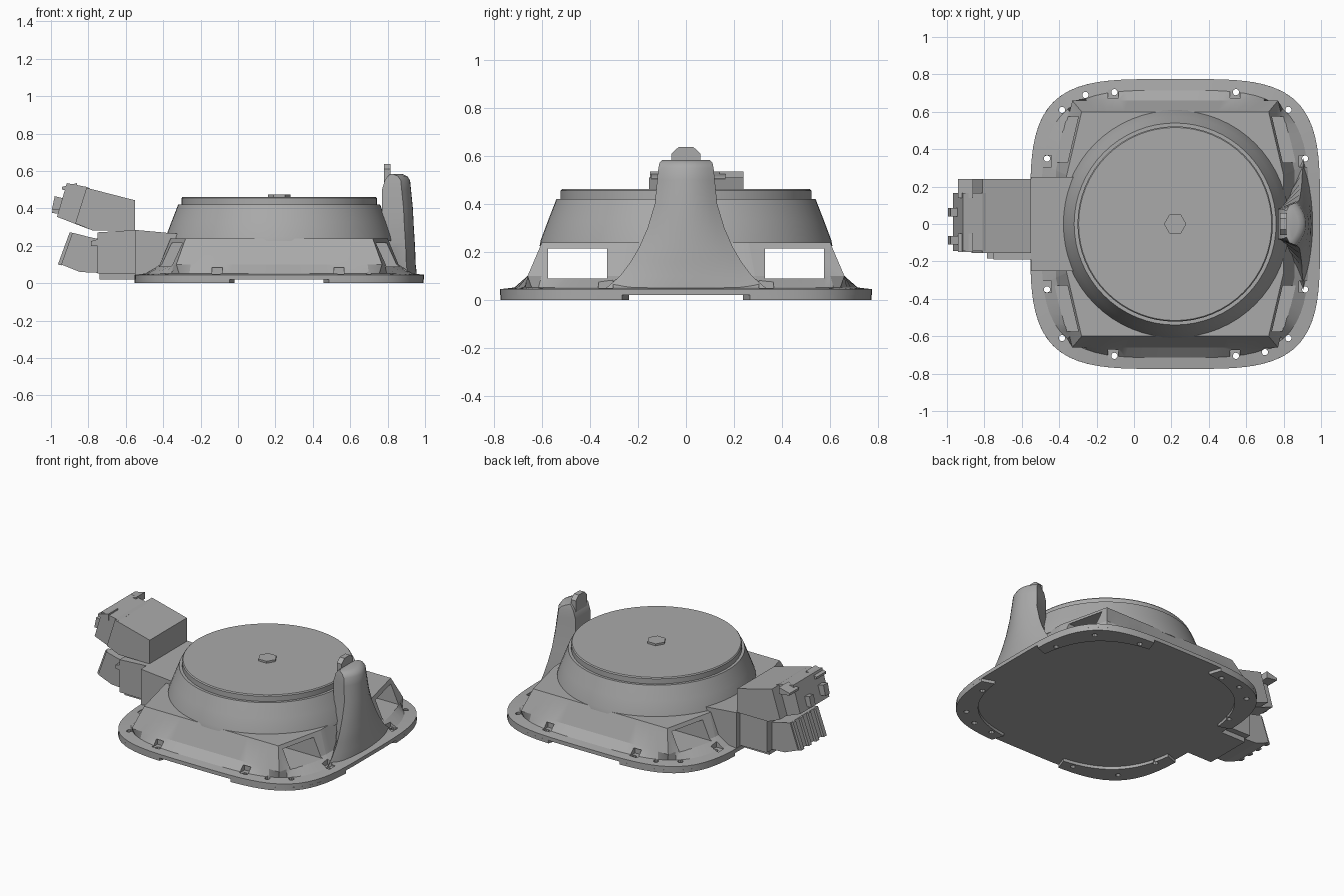
import bpy, bmesh, math
from mathutils import Vector, Matrix

if "Cube" in bpy.data.objects:
    bpy.data.objects.remove(bpy.data.objects["Cube"], do_unlink=True)

grey = bpy.data.materials.new("plain grey")
grey.use_nodes = True
grey.diffuse_color = (0.4, 0.4, 0.4, 1)
grey.node_tree.nodes["Principled BSDF"].inputs["Base Color"].default_value = (0.4, 0.4, 0.4, 1)

CX = 0.22   # centre of the round housing


def add_loft(bm, rings):
    """Skin closed rings of equal length and cap both ends."""
    rows = [[bm.verts.new(p) for p in ring] for ring in rings]
    n = len(rows[0])
    for a, b in zip(rows, rows[1:]):
        for i in range(n):
            j = (i + 1) % n
            bm.faces.new((a[i], a[j], b[j], b[i]))
    bm.faces.new(rows[0])
    bm.faces.new(rows[-1])


def add_box(bm, x0, x1, y0, y1, z0, z1):
    add_loft(bm, [[(x0, y0, z), (x1, y0, z), (x1, y1, z), (x0, y1, z)] for z in (z0, z1)])


def finish(name, bm, angle=30):
    bmesh.ops.recalc_face_normals(bm, faces=bm.faces)
    me = bpy.data.meshes.new(name)
    bm.to_mesh(me)
    bm.free()
    me.materials.append(grey)
    ob = bpy.data.objects.new(name, me)
    bpy.context.collection.objects.link(ob)
    if angle:
        smooth(ob, angle)
    return ob


def smooth(ob, angle):
    bpy.ops.object.select_all(action='DESELECT')
    ob.select_set(True)
    bpy.context.view_layer.objects.active = ob
    bpy.ops.object.shade_smooth_by_angle(angle=math.radians(angle))


def loft(name, rings, angle=30):
    bm = bmesh.new()
    add_loft(bm, rings)
    return finish(name, bm, angle)


def prism(name, outline, y0, y1):
    """Extrude a side outline (x, z) across y."""
    return loft(name, [[(x, y, z) for x, z in outline] for y in (y0, y1)], 0)


def circle(r, z, n=64):
    return [(CX + r * math.cos(math.tau * i / n), r * math.sin(math.tau * i / n), z)
            for i in range(n)]


def rounded(a, half, power):
    c, s = abs(math.cos(a)), abs(math.sin(a))
    return half / (c ** power + s ** power) ** (1 / power)


def eight_sided(a, scale):
    c, s = abs(math.cos(a)) + 1e-6, abs(math.sin(a)) + 1e-6
    return scale * min(0.6 / s, 0.58 / c, 0.218 / (0.34 * c + 0.08 * s))


def polar(a, r, z):
    return (CX + r * math.cos(a), r * math.sin(a), z)


# Flange and eight-sided lower housing
corners = [math.atan2(sy * y, sx * x) % math.tau
           for x, y in ((0.58, 0.26), (0.5, 0.6)) for sx in (1, -1) for sy in (1, -1)]
angles = sorted([math.tau * (i + 0.5) / 96 for i in range(96)] + corners)
housing = loft("flange_and_lower_housing", [
    [polar(a, rounded(a, 0.775, 4), 0.02) for a in angles],
    [polar(a, rounded(a, 0.775, 4), 0.045) for a in angles],
    [polar(a, rounded(a, 0.715, 3.8), 0.052) for a in angles],
    [polar(a, eight_sided(a, 1.1), 0.10) for a in angles],
    [polar(a, eight_sided(a, 1.0), 0.24) for a in angles]], 0)

# Corner pads under the flange
bm = bmesh.new()
for k in range(4):
    span = [math.radians(90 * k + 19 + 52 * i / 16) for i in range(17)]
    rim = [(a, rounded(a, 0.775, 4)) for a in span]
    rim += [(a, rounded(a, 0.70, 3)) for a in reversed(span)]
    add_loft(bm, [[polar(a, r, z) for a, r in rim] for z in (0, 0.021)])
pads = finish("corner_pads", bm, 0)

# Cutters: side windows, bolt holes and clip pockets
bm = bmesh.new()
for s in (1, -1):
    add_box(bm, -1, 1.3, *sorted((s * 0.33, s * 0.575)), 0.09, 0.215)
pockets = [(x, s * 0.69) for x in (-0.11, 0.54) for s in (1, -1)]
pockets += [(x, s * 0.335) for x in (-0.47, 0.91) for s in (1, -1)]
bolts = [(x, s * 0.61) for x in (-0.385, 0.825) for s in (1, -1)]
bolts += [(-0.26, 0.69), (0.70, -0.685)]
for x, y in pockets:
    add_box(bm, x - 0.028, x + 0.028, y - 0.03, y + 0.03, 0.045, 0.085)
for x, y in bolts + [(x + 0.005, y + math.copysign(0.015, y)) for x, y in pockets]:
    bmesh.ops.create_cone(bm, cap_ends=True, segments=10, radius1=0.017, radius2=0.017,
                          depth=0.3, matrix=Matrix.Translation((x, y, 0)))
cutter = finish("cutter", bm, 0)
cutter.hide_render = True
for ob in (housing, pads):
    mod = ob.modifiers.new("cut", 'BOOLEAN')
    mod.object, mod.operation, mod.solver = cutter, 'DIFFERENCE', 'EXACT'
    mod.use_self = True
    bpy.ops.object.select_all(action='DESELECT')
    ob.select_set(True)
    bpy.context.view_layer.objects.active = ob
    bpy.ops.object.modifier_apply(modifier=mod.name)
    smooth(ob, 20)
bpy.data.objects.remove(cutter, do_unlink=True)

# Round upper housing, lid and centre nut
loft("round_housing", [circle(r, z) for r, z in
                       ((0.61, 0.225), (0.605, 0.25), (0.575, 0.33), (0.54, 0.42))])
loft("lid", [circle(r, z) for r, z in ((0.522, 0.41), (0.522, 0.455), (0.516, 0.462))])
loft("centre_nut", [circle(0.06, z, 6) for z in (0.45, 0.475)], 0)


# Flared tower beside the housing
def tower_ring(z, half, outer, inner):
    arc = [(outer - 0.05 * t * t, half * t, z) for t in [i / 5 - 1 for i in range(11)]]
    narrow = min(half * 0.7, 0.08)
    return arc + [(inner, narrow, z), (inner, -narrow, z)]


loft("tower", [tower_ring(*p) for p in (
    (0.04, 0.35, 0.955, 0.78), (0.06, 0.32, 0.955, 0.78), (0.10, 0.275, 0.95, 0.78),
    (0.16, 0.23, 0.948, 0.78), (0.22, 0.195, 0.945, 0.78), (0.30, 0.16, 0.94, 0.775),
    (0.40, 0.13, 0.935, 0.77), (0.50, 0.12, 0.925, 0.77), (0.55, 0.115, 0.92, 0.785),
    (0.572, 0.11, 0.905, 0.80), (0.583, 0.10, 0.88, 0.815))], 40)
tab = [(-0.06, 0.45), (0.06, 0.45), (0.06, 0.61), (0.03, 0.638), (-0.03, 0.638), (-0.06, 0.61)]
loft("tower_tab", [[(x, y, z) for y, z in tab] for x in (0.78, 0.815)], 0)

# Connector block on the opposite side
prism("connector_neck", [(-0.55, 0.02), (-0.3, 0.045), (-0.3, 0.262), (-0.55, 0.285)], -0.25, 0.25)
prism("upper_connector_box", [(-0.55, 0.283), (-0.55, 0.443), (-0.81, 0.51), (-0.87, 0.32),
                              (-0.78, 0.283)], -0.155, 0.24)
prism("upper_plug", [(-0.79, 0.505), (-0.81, 0.515), (-0.915, 0.535), (-0.968, 0.355),
                     (-0.80, 0.29)], -0.145, 0.165)
prism("lower_connector_box", [(-0.55, 0.05), (-0.55, 0.284), (-0.75, 0.272), (-0.75, 0.053)],
      -0.19, 0.21)
prism("lower_connector_foot", [(-0.5, 0.021), (-0.5, 0.06), (-0.74, 0.06), (-0.74, 0.021)],
      -0.15, 0.17)
prism("lower_plug", [(-0.74, 0.235), (-0.80, 0.248), (-0.885, 0.27), (-0.945, 0.10),
                     (-0.845, 0.06), (-0.74, 0.055)], -0.14, 0.155)
for i in range(4):
    y = -0.125 + i * 0.08
    prism("lower_plug_rib", [(-0.88, 0.268), (-0.90, 0.272), (-0.963, 0.10), (-0.94, 0.095)],
          y, y + 0.03)

# Latches on the upper plug
for y, z in ((-0.085, 0.42), (0.065, 0.40)):
    prism("plug_latch", [(-0.93, z - 0.03), (-0.995, z - 0.025), (-0.98, z + 0.045),
                         (-0.92, z + 0.03)], y - 0.025, y + 0.02)
for y in (-0.10, 0.19):
    prism("plug_side_clip", [(-0.94, 0.50), (-0.94, 0.515), (-0.86, 0.535), (-0.86, 0.49)],
          y - 0.05, y + 0.05)
prism("lower_side_clip", [(-0.75, 0.20), (-0.75, 0.235), (-0.785, 0.225), (-0.785, 0.20)],
      -0.185, -0.13)
